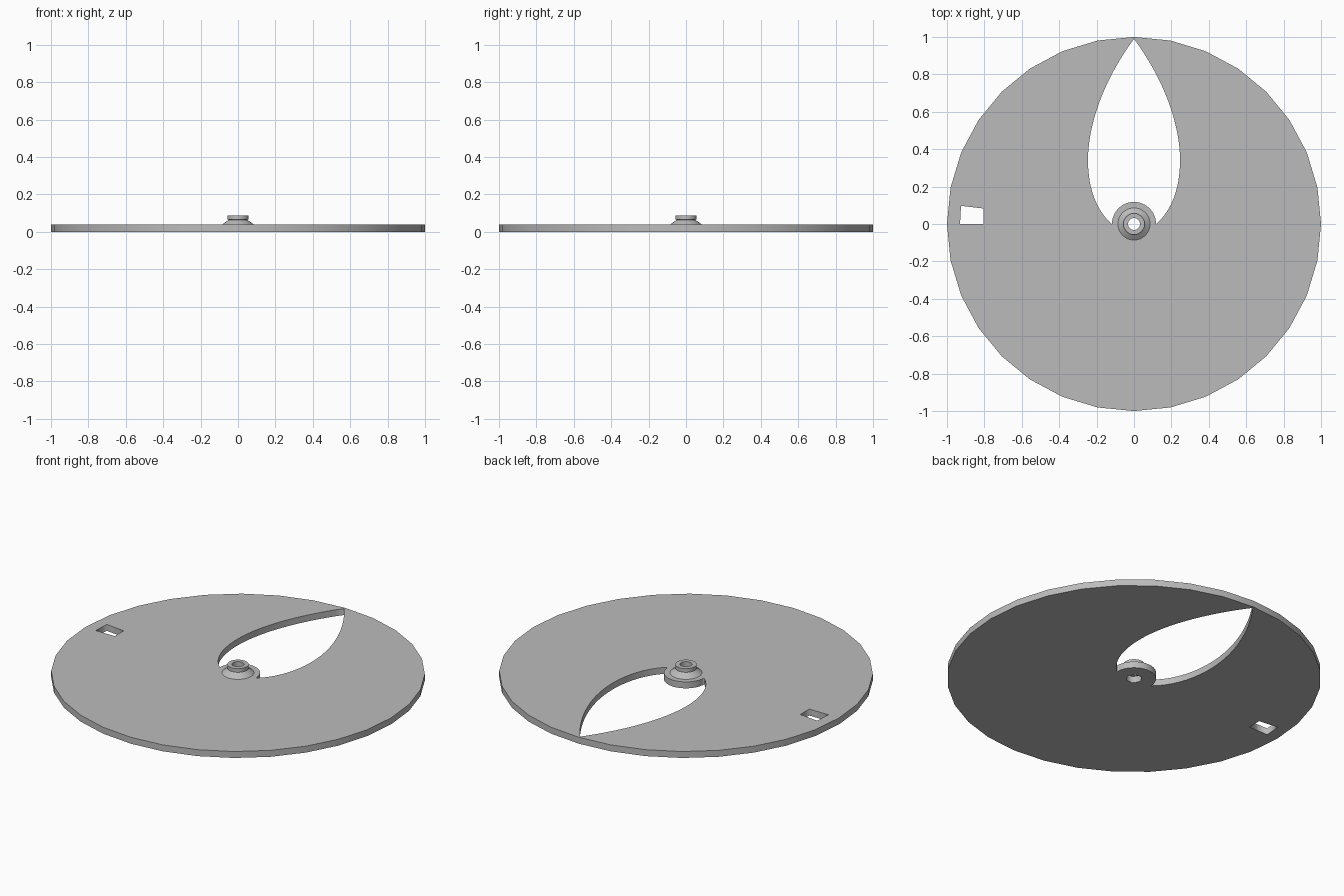
import bpy, bmesh
from math import sin, cos, pi
from mathutils import Vector
from mathutils.geometry import interpolate_bezier

cube = bpy.data.objects.get("Cube")
if cube:
    bpy.data.objects.remove(cube, do_unlink=True)

THICK = 0.038

grey = bpy.data.materials.new("plain grey")
grey.use_nodes = True
colour = (0.5, 0.5, 0.5, 1)
grey.diffuse_color = colour
grey.node_tree.nodes["Principled BSDF"].inputs["Base Color"].default_value = colour


def arc(radius, count, start=0.0, sweep=2 * pi):
    return [(radius * cos(start + sweep * i / count),
             radius * sin(start + sweep * i / count)) for i in range(count)]


def bezier(*points):
    return [(p.x, p.y) for p in interpolate_bezier(*map(Vector, points), 16)]


def add_mesh(name, bm):
    bmesh.ops.remove_doubles(bm, verts=bm.verts, dist=1e-5)
    bmesh.ops.recalc_face_normals(bm, faces=bm.faces)
    mesh = bpy.data.meshes.new(name)
    bm.to_mesh(mesh)
    bm.free()
    mesh.materials.clear()
    mesh.materials.append(grey)
    obj = bpy.data.objects.new(name, mesh)
    bpy.context.collection.objects.link(obj)
    return obj


def extrude_outlines(name, outlines, height):
    """Filled flat shape: first outline is the rim, the rest are holes."""
    curve = bpy.data.curves.new(name + "_outline", 'CURVE')
    curve.dimensions = '2D'
    curve.fill_mode = 'BOTH'
    curve.extrude = height / 2
    for outline in outlines:
        spline = curve.splines.new('POLY')
        spline.points.add(len(outline) - 1)
        for point, (x, y) in zip(spline.points, outline):
            point.co = (x, y, 0, 1)
        spline.use_cyclic_u = True
    helper = bpy.data.objects.new(name + "_outline", curve)
    bpy.context.collection.objects.link(helper)
    bpy.context.view_layer.update()
    mesh = bpy.data.meshes.new_from_object(
        helper.evaluated_get(bpy.context.evaluated_depsgraph_get()))
    bm = bmesh.new()
    bm.from_mesh(mesh)
    bmesh.ops.translate(bm, verts=bm.verts, vec=(0, 0, height / 2))
    bpy.data.objects.remove(helper, do_unlink=True)
    bpy.data.curves.remove(curve)
    bpy.data.meshes.remove(mesh)
    return add_mesh(name, bm)


# Pointed leaf opening: one side, its mirror image, then the arc round the hub
side = bezier((0, 0.99), (0.14, 0.80), (0.246, 0.56), (0.246, 0.34))
side += bezier((0.246, 0.34), (0.246, 0.19), (0.2, 0.07), (0.118, 0))[1:]
hub_edge = arc(0.118, 24, 0, pi)[1:]
leaf = side + hub_edge + [(-x, y) for x, y in reversed(side[1:])]

# Small slot near the rim, and hexagonal nut pocket in the middle
slot = [(-0.93, 0), (-0.805, 0), (-0.805, 0.083), (-0.925, 0.097)]
nut_pocket = arc(0.045, 6)

extrude_outlines("disc_plate", [arc(1, 32), leaf, slot, nut_pocket], THICK)

# Hub: flared foot, collar, bore and the roof of the nut pocket
profile = [(0.086, THICK), (0.05, 0.064), (0.057, 0.066), (0.057, 0.088),
           (0.032, 0.088), (0.032, THICK), (0.05, THICK)]
bm = bmesh.new()
verts = [bm.verts.new((r, 0, z)) for r, z in profile]
edges = [bm.edges.new(pair) for pair in zip(verts, verts[1:])]
bmesh.ops.spin(bm, geom=verts + edges, cent=(0, 0, 0), axis=(0, 0, 1),
               angle=2 * pi, steps=32, use_merge=True)
hub = add_mesh("hub", bm)

# Face the hub skin outward
if sum(p.normal.z for p in hub.data.polygons if p.center.z > 0.087) < 0:
    hub.data.flip_normals()

bpy.ops.object.select_all(action='DESELECT')
hub.select_set(True)
bpy.context.view_layer.objects.active = hub
bpy.ops.object.shade_smooth_by_angle(angle=pi / 6)
